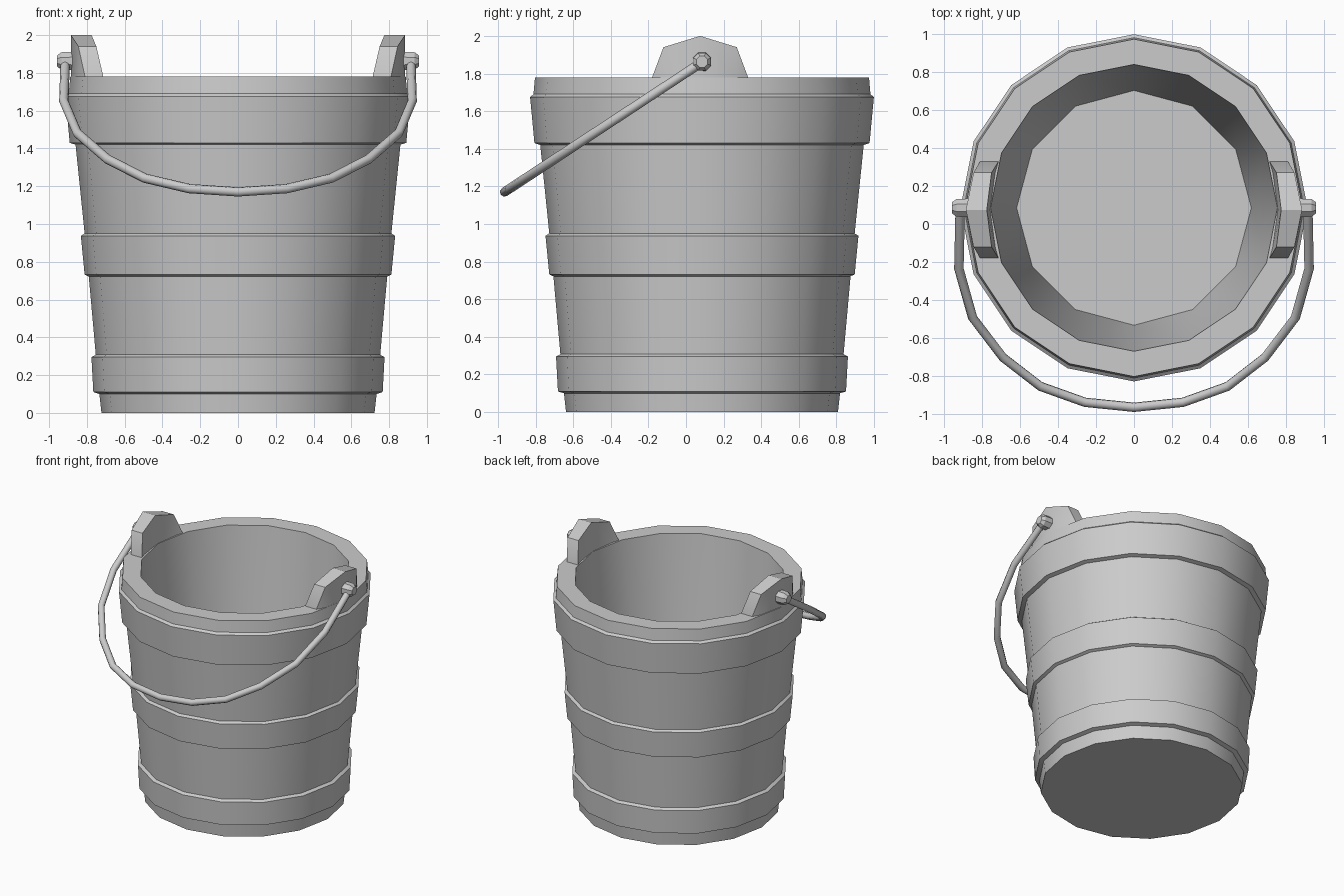
import bpy
import bmesh
import math
from mathutils import Vector

if "Cube" in bpy.data.objects:
    bpy.data.objects.remove(bpy.data.objects["Cube"], do_unlink=True)

CY = 0.085       # bucket axis offset along y
SIDES = 16

grey = bpy.data.materials.new("plain_grey")
grey.use_nodes = True
grey.diffuse_color = (0.6, 0.6, 0.6, 1)
grey.node_tree.nodes["Principled BSDF"].inputs["Base Color"].default_value = (0.6, 0.6, 0.6, 1)


def finish(obj, angle=32):
    obj.data.materials.clear()
    obj.data.materials.append(grey)
    bpy.ops.object.select_all(action='DESELECT')
    obj.select_set(True)
    bpy.context.view_layer.objects.active = obj
    bpy.ops.object.shade_smooth_by_angle(angle=math.radians(angle))


def add_mesh(name, bm, angle=32):
    bmesh.ops.recalc_face_normals(bm, faces=bm.faces)
    mesh = bpy.data.meshes.new(name)
    bm.to_mesh(mesh)
    bm.free()
    obj = bpy.data.objects.new(name, mesh)
    bpy.context.collection.objects.link(obj)
    finish(obj, angle)
    return obj


def ring(bm, radius, z, sides=SIDES):
    step = 2 * math.pi / sides
    return [bm.verts.new((radius * math.cos(i * step), CY + radius * math.sin(i * step), z))
            for i in range(sides)]


def join(bm, a, b):
    n = len(a)
    for i in range(n):
        bm.faces.new((a[i], a[(i + 1) % n], b[(i + 1) % n], b[i]))


# Bucket: stepped outer profile with three hoops, flat rim, inner wall, floor
profile = [(0.723, 0), (0.734, 0.1), (0.766, 0.11), (0.776, 0.295), (0.753, 0.308),
           (0.79, 0.722), (0.812, 0.732), (0.832, 0.937), (0.812, 0.95),
           (0.86, 1.42), (0.891, 1.43), (0.914, 1.675), (0.896, 1.69),
           (0.888, 1.78), (0.755, 1.78)]
bm = bmesh.new()
rings = [ring(bm, r, z) for r, z in profile]
for a, b in zip(rings, rings[1:]):
    join(bm, a, b)
bm.faces.new(rings[0])
floor = ring(bm, 0.618, 0.25, 12)
floor_edges = [bm.edges.new((floor[i], floor[(i + 1) % 12])) for i in range(12)]
top = rings[-1]
top_edges = [bm.edges.get((top[i], top[(i + 1) % SIDES])) for i in range(SIDES)]
bmesh.ops.bridge_loops(bm, edges=top_edges + floor_edges)
bm.faces.new(floor)
add_mesh("bucket", bm)

# Ears: curved lugs on the rim (y offset, top z, outer x, inner top x, inner base x)
half = [(0.255, 1.78, 0.81, 0.713, 0.713), (0.195, 1.94, 0.845, 0.75, 0.73),
        (0, 2.0, 0.885, 0.775, 0.757)]
stations = half + [(-s[0],) + s[1:] for s in half[1::-1]]

for side, label in ((1, "left"), (-1, "right")):
    bm = bmesh.new()
    sections = []
    for dy, top_z, out, inn, base in stations:
        y = CY - 0.01 + dy
        sections.append([bm.verts.new((side * x, y, z)) for x, z in
                         ((out, 1.77), (out, top_z), (inn, top_z), (base, 1.77))])
    for a, b in zip(sections, sections[1:]):
        join(bm, a, b)
    bm.faces.new(sections[0])
    bm.faces.new(sections[-1])
    add_mesh(label + "_ear", bm)

    # Pin with a chamfered end
    bm = bmesh.new()
    pin = []
    for x, r in ((0.86, 0.053), (0.935, 0.05), (0.958, 0.032)):
        pin.append([bm.verts.new((side * x, CY + r * math.cos((k + 0.5) * math.pi / 4),
                                  1.863 + r * math.sin((k + 0.5) * math.pi / 4)))
                    for k in range(8)])
    join(bm, pin[0], pin[1])
    join(bm, pin[1], pin[2])
    bm.faces.new(pin[0])
    bm.faces.new(pin[2])
    add_mesh(label + "_pin", bm)

# Handle: round wire hanging forward, given as (x, fraction from pin to lowest point)
arc = [(0.915, 0), (0.922, 0.305), (0.85, 0.55), (0.69, 0.75), (0.493, 0.895),
       (0.258, 0.975), (0, 1)]
pivot = Vector((0, CY, 1.86))
drop = Vector((0, -1.05, -0.69))
path = [pivot + drop * t + Vector((x, 0, 0)) for x, t in arc]
path += [Vector((-p.x, p.y, p.z)) for p in path[-2::-1]]
curve = bpy.data.curves.new("handle", 'CURVE')
curve.dimensions = '3D'
curve.bevel_depth = 0.025
curve.bevel_resolution = 2
curve.use_fill_caps = True
spline = curve.splines.new('POLY')
spline.points.add(len(path) - 1)
for point, p in zip(spline.points, path):
    point.co = (*p, 1)
handle = bpy.data.objects.new("handle", curve)
bpy.context.collection.objects.link(handle)
bpy.ops.object.select_all(action='DESELECT')
handle.select_set(True)
bpy.context.view_layer.objects.active = handle
bpy.ops.object.convert(target='MESH')
finish(bpy.context.view_layer.objects.active, 50)
